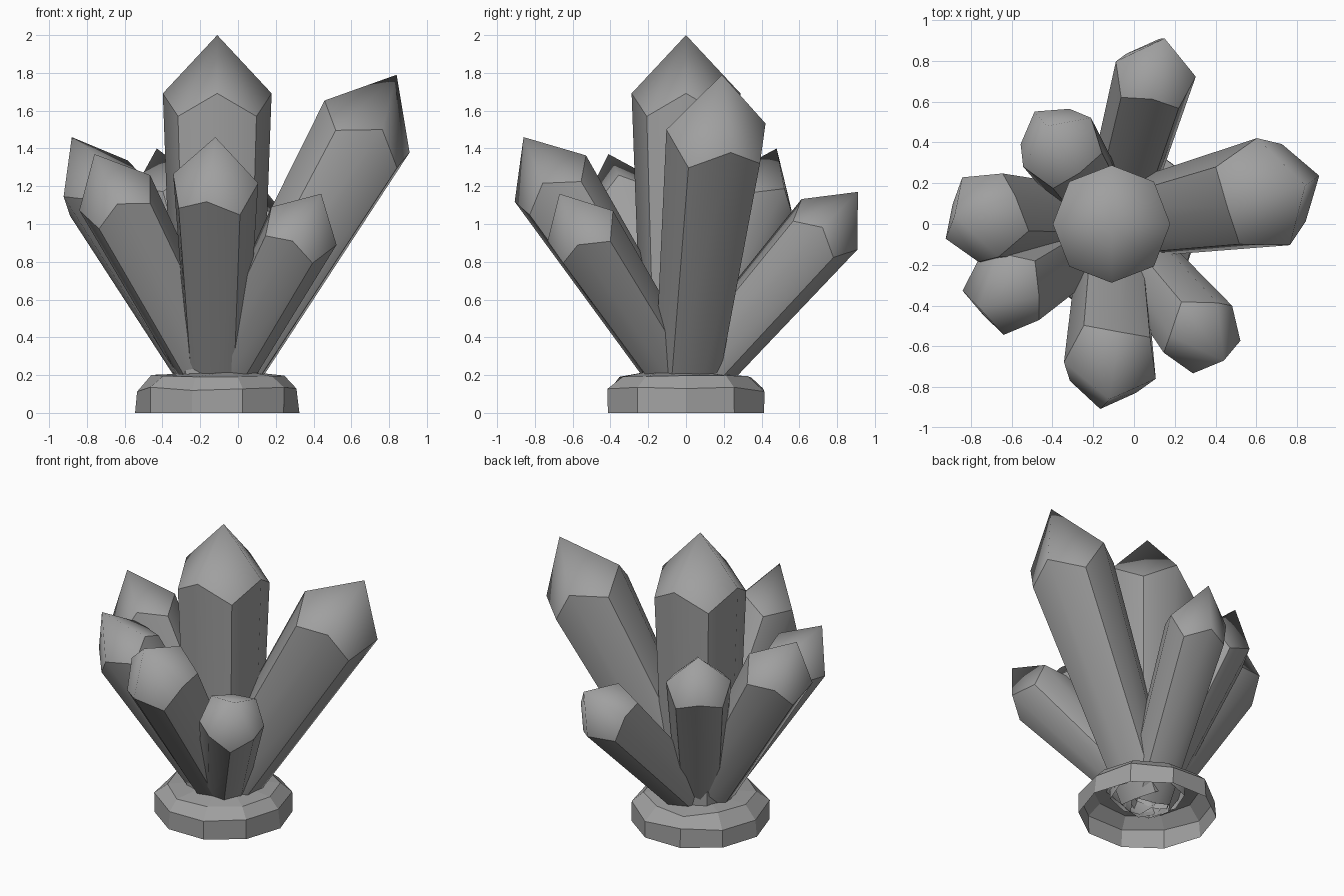
import bpy, bmesh, math, random
from mathutils import Vector

cube = bpy.data.objects.get("Cube")
if cube:
    bpy.data.objects.remove(cube, do_unlink=True)

random.seed(4)
ROOT = Vector((-0.11, 0, 0.13))

stone = bpy.data.materials.new("stone_grey")
stone.use_nodes = True
GREY = (0.35, 0.35, 0.35, 1)
stone.diffuse_color = GREY
stone.node_tree.nodes["Principled BSDF"].inputs["Base Color"].default_value = GREY


def finish(bm, name):
    bmesh.ops.recalc_face_normals(bm, faces=bm.faces)
    mesh = bpy.data.meshes.new(name)
    bm.to_mesh(mesh)
    bm.free()
    mesh.materials.append(stone)
    obj = bpy.data.objects.new(name, mesh)
    bpy.context.scene.collection.objects.link(obj)
    return obj


def crystal(name, tip, radius, taper, spin=0):
    """Eight-sided tapered shaft with a zigzag shoulder and a pointed cap."""
    axis = Vector(tip) - ROOT
    length = axis.length
    turn = Vector((0, 0, 1)).rotation_difference(axis)
    bm = bmesh.new()

    def vert(r, angle, h):
        p = Vector((r * math.cos(angle), r * math.sin(angle), h * length))
        return bm.verts.new(ROOT + turn @ p)

    low, high = [], []
    for i in range(8):
        a = i * math.pi / 4 + math.radians(spin)
        r = radius * (1.02 if i % 2 else 1)
        low.append(vert(r * taper, a, 0))
        high.append(vert(r, a, 0.77 if i % 2 else 0.835))
    apex = vert(0, 0, 1)
    for i in range(8):
        j = (i + 1) % 8
        bm.faces.new((low[i], low[j], high[j], high[i]))
        bm.faces.new((high[i], high[j], apex))
    # crisp shoulder and alternate shaft edges, soft elsewhere
    for i in range(8):
        bm.edges.get((high[i], high[(i + 1) % 8])).smooth = False
        if i % 2:
            bm.edges.get((low[i], high[i])).smooth = False
    for f in bm.faces:
        f.smooth = True
    return finish(bm, name)


# Crystal cluster, all growing from one root
crystal("centre_crystal", (-0.11, 0, 2.0), 0.288, 0.8)
crystal("left_crystal", (0.84, 0.19, 1.79), 0.275, 0.64, 18)
crystal("front_crystal", (-0.12, -0.86, 1.46), 0.23, 0.66, -12)
crystal("right_crystal", (-0.88, 0.04, 1.46), 0.222, 0.72, 28)
crystal("front_right_crystal", (-0.76, -0.41, 1.37), 0.21, 0.72)
crystal("back_right_crystal", (-0.43, 0.48, 1.40), 0.205, 0.72, 36)
crystal("back_crystal", (0.15, 0.91, 1.17), 0.2, 0.76, -9)
crystal("front_left_crystal", (0.44, -0.67, 1.16), 0.2, 0.7, -12)

# Hollow rock ring closing in around the root
bm = bmesh.new()
rings = []
for r, z, wobble in ((0.435, 0, 0), (0.425, 0.125, 0.015), (0.355, 0.2, 0.015), (0.2, 0.21, 0.01)):
    ring = []
    for i in range(10):
        a = i * math.pi / 5
        rr = r + random.uniform(-wobble, wobble)
        zz = z + random.uniform(-wobble, wobble)
        ring.append(bm.verts.new((ROOT.x + rr * math.cos(a), rr * math.sin(a), zz)))
    rings.append(ring)
for lower, upper in zip(rings, rings[1:]):
    for i in range(10):
        j = (i + 1) % 10
        bm.faces.new((lower[i], lower[j], upper[j], upper[i]))
finish(bm, "rock_base")
